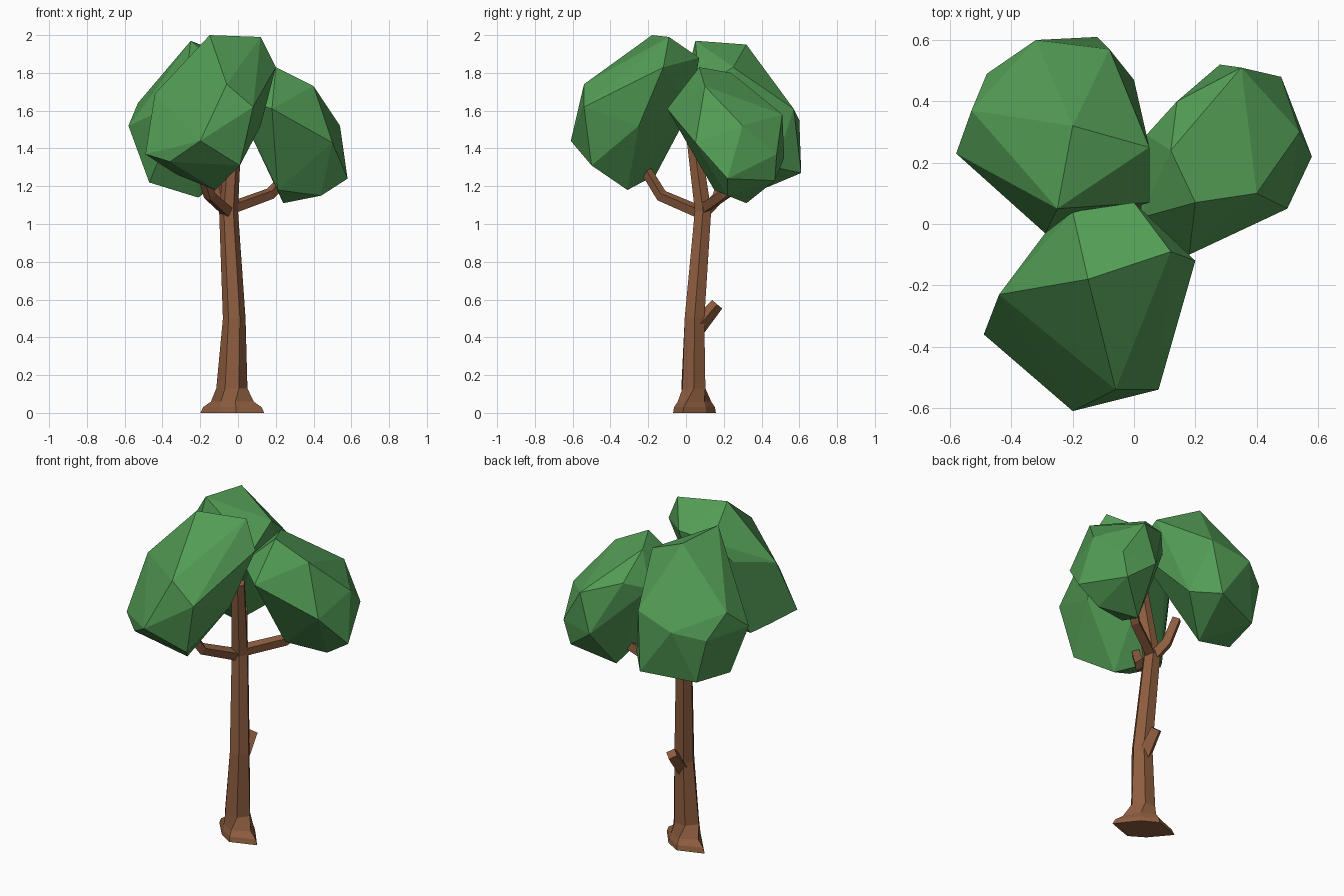
import bpy, bmesh, math
from mathutils import Vector


def material(name, rgb):
    m = bpy.data.materials.new(name)
    m.diffuse_color = (*rgb, 1)
    return m


BARK = material("bark", (0.27, 0.11, 0.05))
LEAF = material("leaf", (0.085, 0.33, 0.09))


def finish(bm, name, mat):
    bmesh.ops.recalc_face_normals(bm, faces=bm.faces)
    me = bpy.data.meshes.new(name)
    bm.to_mesh(me)
    bm.free()
    me.materials.append(mat)
    ob = bpy.data.objects.new(name, me)
    bpy.context.collection.objects.link(ob)
    return ob


def tube(name, path, radii, sides=6):
    """Flat-sided tube along a path; a radius may be a list, one per side."""
    bm = bmesh.new()
    pts = [Vector(p) for p in path]
    rings = []
    for i, p in enumerate(pts):
        t = pts[min(i + 1, len(pts) - 1)] - pts[max(i - 1, 0)]
        q = Vector((0, 0, 1)).rotation_difference(t)
        if p.z < 0.2:      # keep the foot level
            q.identity()
        twist = math.radians(-20) if p.z < 0.1 else 0     # roots turn slightly
        r = radii[i] if isinstance(radii[i], list) else [radii[i]] * sides
        ring = []
        for k in range(sides):
            a = 2 * math.pi * k / sides + twist
            ring.append(bm.verts.new(p + q @ Vector((r[k] * math.cos(a), r[k] * math.sin(a), 0))))
        rings.append(ring)
    for a, b in zip(rings, rings[1:]):
        for k in range(sides):
            n = (k + 1) % sides
            bm.faces.new((a[k], a[n], b[n], b[k]))
    bm.faces.new(rings[0])
    bm.faces.new(rings[-1])
    return finish(bm, name, BARK)


def foliage(name, corners):
    """Faceted leaf clump wrapped around its outer corners."""
    bm = bmesh.new()
    for c in corners:
        bm.verts.new(c)
    bmesh.ops.convex_hull(bm, input=bm.verts)
    loose = [v for v in bm.verts if not v.link_faces]
    bmesh.ops.delete(bm, geom=loose, context='VERTS')
    bmesh.ops.dissolve_limit(bm, angle_limit=math.radians(4), verts=bm.verts, edges=bm.edges)
    return finish(bm, name, LEAF)


# Trunk with flared roots
tube("trunk",
     [(-0.03, 0.045, 0), (-0.03, 0.045, 0.03), (-0.03, 0.045, 0.06), (-0.03, 0.042, 0.13),
      (-0.02, 0.045, 0.5), (-0.05, 0.09, 1.07), (-0.02, 0.03, 1.52)],
     [[0.18, 0.095, 0.115, 0.18, 0.09, 0.115], [0.165, 0.09, 0.11, 0.165, 0.085, 0.11],
      [0.12, 0.08, 0.09, 0.12, 0.08, 0.09], [0.08, 0.07, 0.07, 0.085, 0.077, 0.07],
      0.06, 0.05, 0.04])

# Branches and the broken stub
tube("front_branch", [(-0.05, 0.08, 1.06), (-0.15, -0.13, 1.15), (-0.19, -0.21, 1.28)], [0.035, 0.033, 0.03], 4)
tube("right_branch", [(-0.05, 0.09, 1.08), (0.17, 0.21, 1.16), (0.23, 0.26, 1.22)], [0.035, 0.033, 0.03], 4)
tube("back_branch", [(-0.05, 0.09, 1.06), (-0.09, 0.17, 1.14), (-0.12, 0.22, 1.28)], [0.035, 0.033, 0.03], 4)
tube("stub", [(-0.02, 0.06, 0.45), (-0.02, 0.165, 0.575)], [0.045, 0.035], 4)

# Leaf clumps
foliage("front_foliage", [
    (-0.15, -0.18, 2.0), (0.12, -0.09, 1.99), (0.2, -0.12, 1.83), (0, 0.07, 1.88),
    (-0.2, 0.04, 1.85), (-0.29, -0.03, 1.73), (-0.44, -0.23, 1.69), (-0.49, -0.36, 1.37),
    (-0.36, -0.47, 1.33), (-0.2, -0.61, 1.44), (-0.06, -0.54, 1.74), (0.08, -0.54, 1.62),
    (0.01, -0.5, 1.31), (-0.12, -0.31, 1.18), (-0.32, -0.16, 1.26), (0.12, -0.25, 1.52),
    (-0.06, 0.02, 1.6), (-0.4, -0.24, 1.31)])
foliage("back_foliage", [
    (-0.58, 0.23, 1.52), (-0.53, 0.37, 1.64), (-0.48, 0.49, 1.5), (-0.32, 0.6, 1.55),
    (-0.12, 0.61, 1.27), (-0.08, 0.57, 1.61), (0, 0.47, 1.3), (0.05, 0.25, 1.83),
    (0.05, 0.07, 1.72), (-0.25, 0.05, 1.97), (-0.2, 0.32, 1.95), (-0.29, -0.03, 1.65),
    (-0.47, 0.25, 1.22), (-0.21, 0.3, 1.14), (-0.42, 0.5, 1.24)])
foliage("right_foliage", [
    (0.2, 0.07, 1.83), (0.12, 0.24, 1.8), (0.4, 0.1, 1.73), (0.5, 0.05, 1.43),
    (0.54, 0.3, 1.52), (0.58, 0.22, 1.24), (0.48, 0.48, 1.37), (0.44, 0.47, 1.23),
    (0.28, 0.52, 1.35), (0.35, 0.51, 1.58), (0.14, 0.4, 1.65), (0.04, 0.29, 1.6),
    (0.06, 0.1, 1.49), (0.02, 0.02, 1.66), (0.18, -0.1, 1.61), (0.21, 0.15, 1.18),
    (0.24, 0.32, 1.11), (0.44, 0.22, 1.15)])
